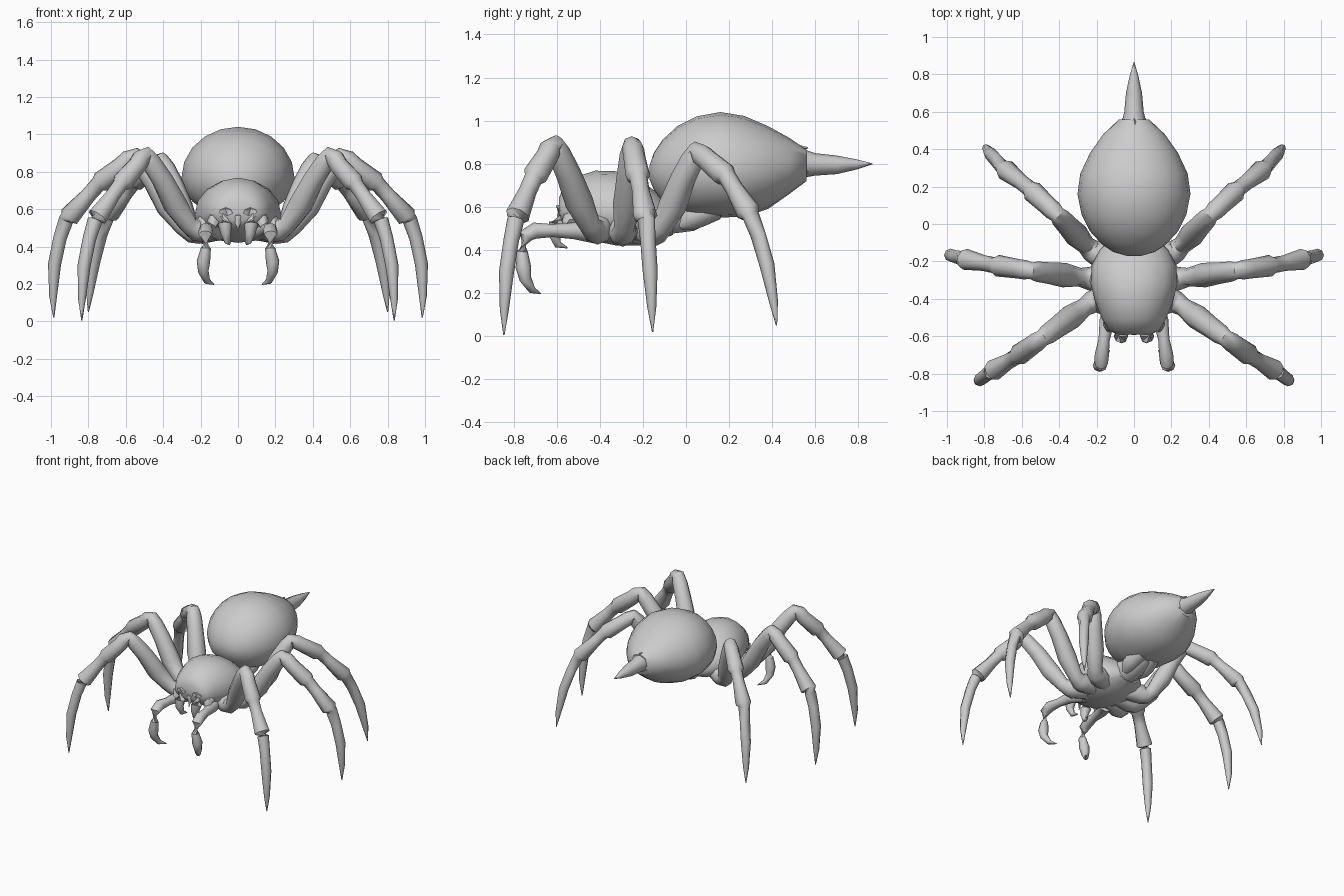
import bpy, bmesh, math
from mathutils import Vector

cube = bpy.data.objects.get("Cube")
if cube:
    bpy.data.objects.remove(cube, do_unlink=True)

grey = bpy.data.materials.new("plain grey")
grey.use_nodes = True
COLOUR = (0.6, 0.6, 0.6, 1)
grey.diffuse_color = COLOUR
grey.node_tree.nodes["Principled BSDF"].inputs["Base Color"].default_value = COLOUR


def skin(name, rings, angle=50):
    """Join rings of points into one closed, smooth skin."""
    bm = bmesh.new()
    rows = [[bm.verts.new(p) for p in ring] for ring in rings]
    n = len(rows[0])
    for a, b in zip(rows, rows[1:]):
        for i in range(n):
            j = (i + 1) % n
            bm.faces.new((a[i], a[j], b[j], b[i]))
    bm.faces.new(rows[0][::-1])
    bm.faces.new(rows[-1])
    bmesh.ops.recalc_face_normals(bm, faces=bm.faces)
    mesh = bpy.data.meshes.new(name)
    bm.to_mesh(mesh)
    bm.free()
    mesh.materials.append(grey)
    obj = bpy.data.objects.new(name, mesh)
    bpy.context.collection.objects.link(obj)
    bpy.ops.object.select_all(action='DESELECT')
    obj.select_set(True)
    bpy.context.view_layer.objects.active = obj
    bpy.ops.object.shade_smooth_by_angle(angle=math.radians(angle))


def hull(name, stations, sides):
    """Body lofted along y; each station is y, half width, bottom, top, height of widest point."""
    rings = []
    for y, w, low, high, mid in stations:
        ring = []
        for i in range(sides):
            t = math.tau * i / sides
            s = math.sin(t)
            ring.append((w * math.cos(t), y, mid + s * (high - mid if s > 0 else mid - low)))
        rings.append(ring)
    skin(name, rings)


def tube(name, path, sides=8, side=1):
    """Limb through (point, radius) pairs, mirrored when side is -1."""
    pts = [Vector(p) for p, r in path]
    rings = []
    for k, (p, r) in enumerate(path):
        d = (pts[min(k + 1, len(pts) - 1)] - pts[max(k - 1, 0)]).normalized()
        ref = Vector((0, 0, 1)) if abs(d.z) < 0.9 else Vector((0, 1, 0))
        u = d.cross(ref).normalized()
        v = d.cross(u)
        ring = []
        for i in range(sides):
            t = math.tau * i / sides
            q = pts[k] + r * (u * math.cos(t) + v * math.sin(t))
            ring.append((q.x * side, q.y, q.z))
        rings.append(ring)
    skin(name, rings)


def leg(name, joints, side):
    """Segmented leg: hip, knee, shin step, ankle, tip; every joint flares over the next segment."""
    hip, knee, step, ankle, tip = [Vector(j) for j in joints]
    inner = Vector((hip.x * 0.3, hip.y * 0.6 - 0.13, hip.z + 0.02))
    back = knee.lerp(hip, 0.1)
    out = Vector((ankle.x - hip.x, ankle.y - hip.y, 0)).normalized()
    sag = out * 0.015 - Vector((0, 0, 0.01))
    path = [
        (inner, 0.06), (hip.lerp(inner, 0.2), 0.07), (hip, 0.06),
        (hip.lerp(back, 0.1) + sag, 0.05), (hip.lerp(back, 0.4) + sag, 0.066),
        (hip.lerp(back, 0.75), 0.058), (back, 0.054),
        (knee, 0.045), (knee + out * 0.035 - Vector((0, 0, 0.02)), 0.052),
        (knee.lerp(step, 0.35), 0.052), (knee.lerp(step, 0.9), 0.058), (step, 0.043),
        (step.lerp(ankle, 0.3), 0.042), (step.lerp(ankle, 0.9), 0.057), (ankle, 0.04),
        (ankle.lerp(tip, 0.18) + out * 0.02, 0.036), (ankle.lerp(tip, 0.45) + out * 0.032, 0.035),
        (ankle.lerp(tip, 0.78) + out * 0.018, 0.021), (tip, 0.003)]
    tube(name, path, 8, side)


# Abdomen
hull("abdomen", [
    (-0.17, 0.04, 0.73, 0.79, 0.76), (-0.15, 0.11, 0.68, 0.85, 0.76),
    (-0.11, 0.17, 0.62, 0.91, 0.76), (-0.04, 0.235, 0.57, 0.975, 0.77),
    (0.05, 0.28, 0.55, 1.02, 0.77), (0.16, 0.302, 0.55, 1.04, 0.77),
    (0.27, 0.287, 0.555, 1.022, 0.77), (0.38, 0.235, 0.59, 0.975, 0.78),
    (0.48, 0.165, 0.66, 0.92, 0.79), (0.56, 0.08, 0.72, 0.865, 0.8)], 20)

# Sting with a ragged collar
tube("sting", [((0, 0.5, 0.8), 0.07), ((0, 0.56, 0.8), 0.062), ((0, 0.6, 0.797), 0.052),
               ((0, 0.7, 0.795), 0.043), ((0, 0.79, 0.797), 0.024), ((0, 0.865, 0.8), 0.002)])
for n, tilt in enumerate((90, 210, 330)):
    a = math.radians(tilt)
    c, s = math.cos(a), math.sin(a)
    tube(f"collar_spike_{n}", [((c * 0.06, 0.47, 0.8 + s * 0.06), 0.045),
                               ((c * 0.07, 0.565, 0.8 + s * 0.075), 0.003)], 5)

# Head and chest shell
hull("head_and_chest", [
    (-0.59, 0.09, 0.54, 0.64, 0.59), (-0.57, 0.135, 0.51, 0.69, 0.58),
    (-0.51, 0.17, 0.47, 0.74, 0.58), (-0.42, 0.206, 0.44, 0.768, 0.57),
    (-0.32, 0.232, 0.42, 0.765, 0.57), (-0.22, 0.226, 0.42, 0.73, 0.56),
    (-0.14, 0.185, 0.44, 0.67, 0.54), (-0.06, 0.1, 0.47, 0.59, 0.53)], 16)

# Waist under the abdomen
tube("waist", [((0, -0.2, 0.55), 0.1), ((0, -0.08, 0.56), 0.09), ((0, 0.01, 0.58), 0.1),
               ((0, 0.08, 0.61), 0.09), ((0, 0.16, 0.66), 0.07)], 10)

LEGS = {
    "front": [(0.23, -0.42, 0.49), (0.49, -0.61, 0.89), (0.63, -0.71, 0.73),
              (0.765, -0.79, 0.54), (0.835, -0.845, 0.005)],
    "middle": [(0.25, -0.29, 0.48), (0.55, -0.25, 0.885), (0.75, -0.22, 0.73),
               (0.92, -0.185, 0.54), (0.985, -0.155, 0.02)],
    "rear": [(0.23, -0.14, 0.48), (0.41, 0.05, 0.86), (0.56, 0.19, 0.74),
             (0.7, 0.3, 0.56), (0.8, 0.42, 0.05)],
}

for label, side in (("left", 1), ("right", -1)):
    for place, joints in LEGS.items():
        leg(f"{place}_leg_{label}", joints, side)
    # Feeler arms
    tube(f"feeler_{label}", [
        ((0.1, -0.42, 0.48), 0.05), ((0.145, -0.52, 0.49), 0.04), ((0.16, -0.62, 0.49), 0.03),
        ((0.172, -0.7, 0.49), 0.038), ((0.175, -0.745, 0.465), 0.036), ((0.172, -0.76, 0.39), 0.027),
        ((0.185, -0.755, 0.32), 0.036), ((0.185, -0.745, 0.265), 0.028),
        ((0.165, -0.715, 0.215), 0.018), ((0.13, -0.675, 0.198), 0.003)], 8, side)
    # Fangs
    tube(f"fang_{label}", [
        ((0.055, -0.48, 0.6), 0.04), ((0.065, -0.58, 0.57), 0.042), ((0.07, -0.6, 0.52), 0.038),
        ((0.065, -0.61, 0.47), 0.028), ((0.055, -0.595, 0.425), 0.018),
        ((0.045, -0.55, 0.41), 0.003)], 8, side)
    # Jaw plates beside the fangs
    tube(f"jaw_plate_{label}", [((0.11, -0.45, 0.56), 0.05), ((0.13, -0.55, 0.54), 0.035),
                                ((0.14, -0.58, 0.48), 0.004)], 6, side)
    # Silk glands
    tube(f"silk_gland_{label}", [((0.05, 0.14, 0.6), 0.06), ((0.06, 0.06, 0.57), 0.065),
                                 ((0.06, 0.01, 0.54), 0.055), ((0.055, -0.03, 0.51), 0.02)], 8, side)

# Small tooth between the fangs
tube("tooth", [((0, -0.48, 0.58), 0.04), ((0, -0.58, 0.55), 0.025), ((0, -0.59, 0.48), 0.004)], 6)
